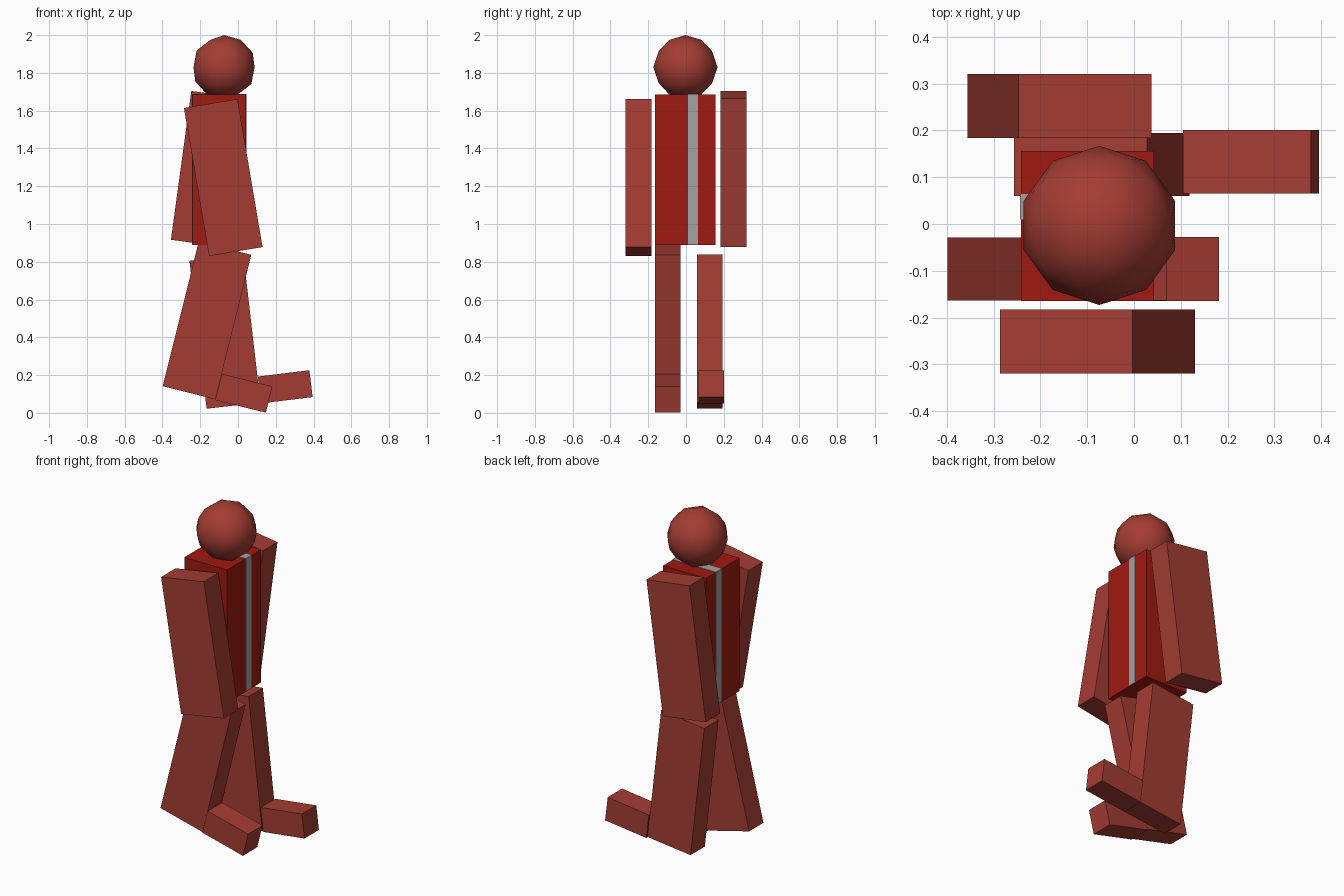
import bpy
from math import radians

if "Cube" in bpy.data.objects:
    bpy.data.objects.remove(bpy.data.objects["Cube"])


def material(name, rgb):
    m = bpy.data.materials.new(name)
    m.diffuse_color = (*rgb, 1)
    m.use_nodes = True
    m.node_tree.nodes["Principled BSDF"].inputs["Base Color"].default_value = m.diffuse_color
    return m


LIMB = material("brick_red", (0.37, 0.046, 0.033))
SHIRT = material("deep_red", (0.35, 0.01, 0.005))
GREY = material("stripe_grey", (0.36, 0.36, 0.36))


def box(name, centre, size, mat, tilt=0):
    """Box tilted about the y axis (positive leans its top to +x)."""
    bpy.ops.mesh.primitive_cube_add(size=1, location=centre,
                                    rotation=(0, radians(tilt), 0))
    ob = bpy.context.object
    ob.name = name
    ob.scale = size
    bpy.ops.object.transform_apply(location=False, rotation=False, scale=True)
    ob.data.materials.append(mat)
    return ob


# Torso with a thin stripe running over the sides and top
box("torso", (-0.099, -0.004, 1.287), (0.284, 0.32, 0.796), SHIRT)
box("torso_stripe", (-0.099, 0.037, 1.289), (0.288, 0.054, 0.796), GREY)

# Swinging arms
ARM = (0.287, 0.137, 0.795)
box("front_arm", (-0.078, -0.251, 1.246), ARM, LIMB, -9.6)
box("back_arm", (-0.159, 0.252, 1.291), ARM, LIMB, 7.8)

# Striding legs
LEG = (0.287, 0.135, 0.788)
box("front_leg", (-0.164, -0.096, 0.489), LEG, LIMB, 14)
box("back_leg", (-0.069, 0.127, 0.430), LEG, LIMB, -6.6)

# Feet
FOOT = (0.275, 0.136, 0.143)
box("front_foot", (0.031, -0.096, 0.104), FOOT, LIMB, 14)
box("back_foot", (0.250, 0.133, 0.138), FOOT, LIMB, -7)

# Low-poly head, smooth shaded
bpy.ops.mesh.primitive_ico_sphere_add(subdivisions=2, radius=0.17,
                                      location=(-0.074, -0.003, 1.83))
head = bpy.context.object
head.name = "head"
head.data.materials.append(LIMB)
bpy.ops.object.shade_smooth()
